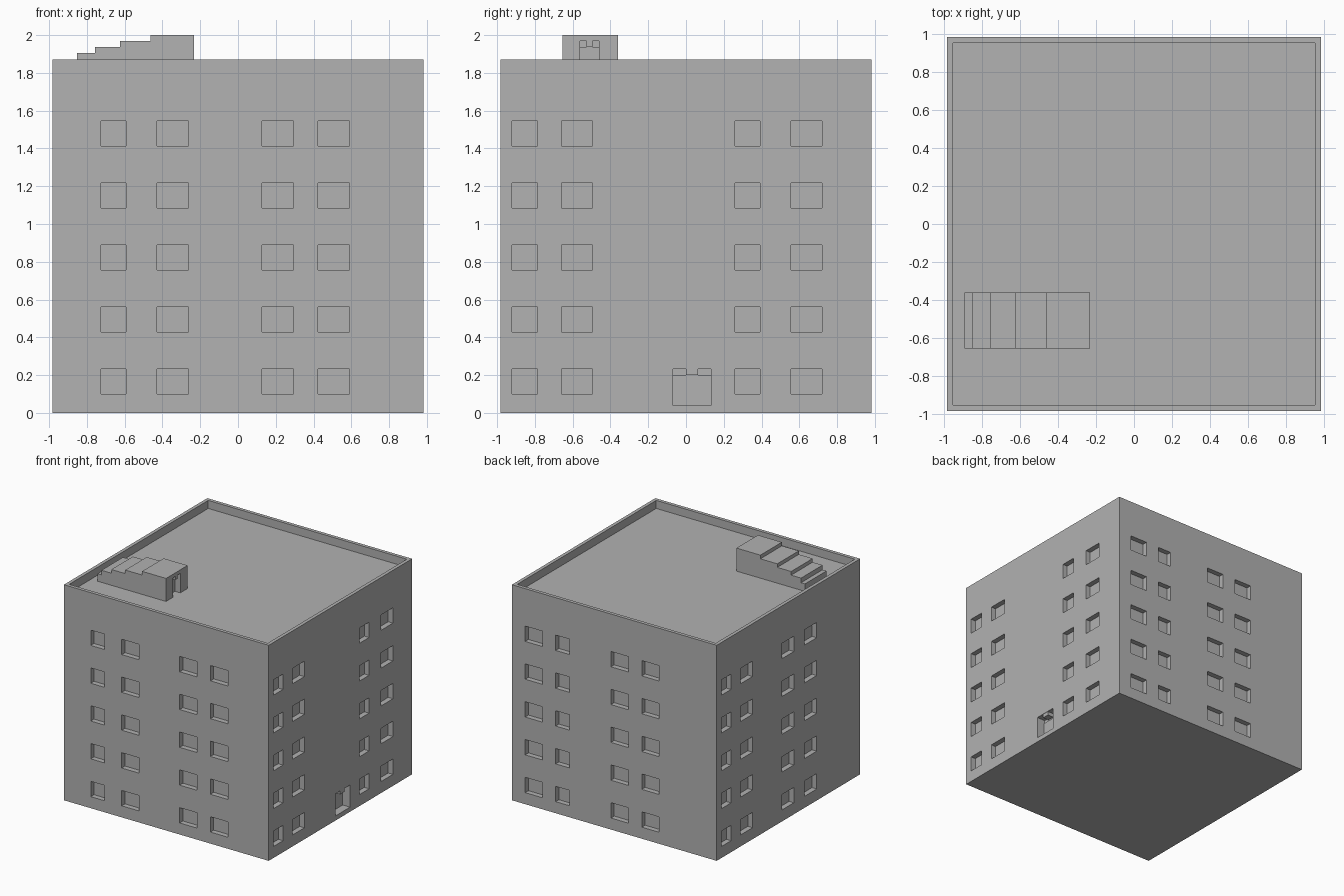
import bpy, bmesh
from mathutils import Vector

cube = bpy.data.objects.get("Cube")
if cube:
    bpy.data.objects.remove(cube, do_unlink=True)

HALF, WALL_TOP, ROOF, RIM = 0.983, 1.87, 1.80, 0.03

grey = bpy.data.materials.new("plain_grey")
grey.use_nodes = True
grey.diffuse_color = (0.445, 0.445, 0.445, 1)
grey.node_tree.nodes["Principled BSDF"].inputs["Base Color"].default_value = grey.diffuse_color


def add_box(bm, lo, hi):
    """Append an axis-aligned box to a bmesh."""
    verts = bmesh.ops.create_cube(bm, size=1)["verts"]
    lo, hi = Vector(lo), Vector(hi)
    for v in verts:
        v.co = (lo + hi) / 2 + v.co * (hi - lo)


def finish(name, bm):
    bmesh.ops.recalc_face_normals(bm, faces=bm.faces)
    mesh = bpy.data.meshes.new(name)
    bm.to_mesh(mesh)
    bm.free()
    mesh.materials.append(grey)
    obj = bpy.data.objects.new(name, mesh)
    bpy.context.collection.objects.link(obj)
    return obj


def boxes(name, *spans):
    bm = bmesh.new()
    for lo, hi in spans:
        add_box(bm, lo, hi)
    return finish(name, bm)


def cut(obj, cutter):
    """Subtract the cutter, bake the result and discard the cutter."""
    cutter.hide_render = True
    mod = obj.modifiers.new("openings", "BOOLEAN")
    mod.operation, mod.solver, mod.object = "DIFFERENCE", "EXACT", cutter
    graph = bpy.context.evaluated_depsgraph_get()
    baked = bpy.data.meshes.new_from_object(obj.evaluated_get(graph))
    obj.modifiers.clear()
    obj.data = baked
    bpy.data.objects.remove(cutter, do_unlink=True)


# Window columns on each wall: start and end along the wall
DEPTH = 0.045
columns = {
    ("y", -1): [(-0.725, -0.592), (-0.428, -0.262), (0.128, 0.294), (0.424, 0.59)],
    ("y", 1): [(0.69, 0.855), (0.43, 0.563), (-0.134, 0.032), (-0.43, -0.264)],
    ("x", 1): [(-0.92, -0.787), (-0.66, -0.494), (0.26, 0.393), (0.556, 0.72)],
    ("x", -1): [(0.787, 0.92), (0.492, 0.658), (-0.075, 0.09), (-0.388, -0.222)],
}
openings = []
for (axis, side), spans in columns.items():
    near, far = sorted((side * (HALF - DEPTH), side * (HALF + 0.1)))
    for a, b in spans:
        for floor in range(5):
            z = 0.1 + floor * 0.328
            if axis == "y":
                openings.append(((a, near, z), (b, far, z + 0.133)))
            else:
                openings.append(((near, a, z), (far, b, z + 0.133)))

# Roof well behind the parapet, and the entrance recess
inner = HALF - RIM
openings.append(((-inner, -inner, ROOF), (inner, inner, 2.1)))
DOOR_L, DOOR_R, DOOR_TOP = -0.07, 0.132, 0.232
openings.append(((HALF - 0.08, DOOR_L, 0.04), (HALF + 0.1, DOOR_R, DOOR_TOP)))

building = boxes("building_walls", ((-HALF, -HALF, 0), (HALF, HALF, WALL_TOP)))
cut(building, boxes("opening_cutter", *openings))

# Entrance door leaf and the small block hanging from its lintel
boxes("entrance_door", ((HALF - 0.085, DOOR_L, 0.04), (HALF - 0.07, DOOR_R, 0.2)))
boxes("entrance_lamp", ((HALF - 0.06, 0.0, 0.2), (HALF - 0.003, 0.063, DOOR_TOP)))

# Rooftop stair housing: stepped profile extruded across y
steps = [(-0.89, 1.865), (-0.852, 1.905), (-0.757, 1.937), (-0.624, 1.968), (-0.462, 2.0)]
END = -0.232
profile = [(END, ROOF - 0.005), (steps[0][0], ROOF - 0.005)]
for i, (x, z) in enumerate(steps):
    next_x = steps[i + 1][0] if i + 1 < len(steps) else END
    profile += [(x, z), (next_x, z)]
bm = bmesh.new()
face = bm.faces.new([bm.verts.new((x, -0.655, z)) for x, z in profile])
side = bmesh.ops.extrude_face_region(bm, geom=[face])["geom"]
moved = [g for g in side if isinstance(g, bmesh.types.BMVert)]
bmesh.ops.translate(bm, verts=moved, vec=(0, 0.295, 0))
if face.is_valid and not any(f is not face and set(f.verts) == set(face.verts) for f in bm.faces):
    bmesh.ops.recalc_face_normals(bm, faces=bm.faces)
housing = finish("stair_housing", bm)
cut(housing, boxes("housing_cutter", ((END - 0.06, -0.56, ROOF), (END + 0.1, -0.46, 1.968))))

# Rooftop door leaf and its lamp block
boxes("roof_door", ((END - 0.065, -0.56, ROOF), (END - 0.052, -0.46, 1.937)))
boxes("roof_lamp", ((END - 0.045, -0.526, 1.937), (END - 0.001, -0.496, 1.97)))
